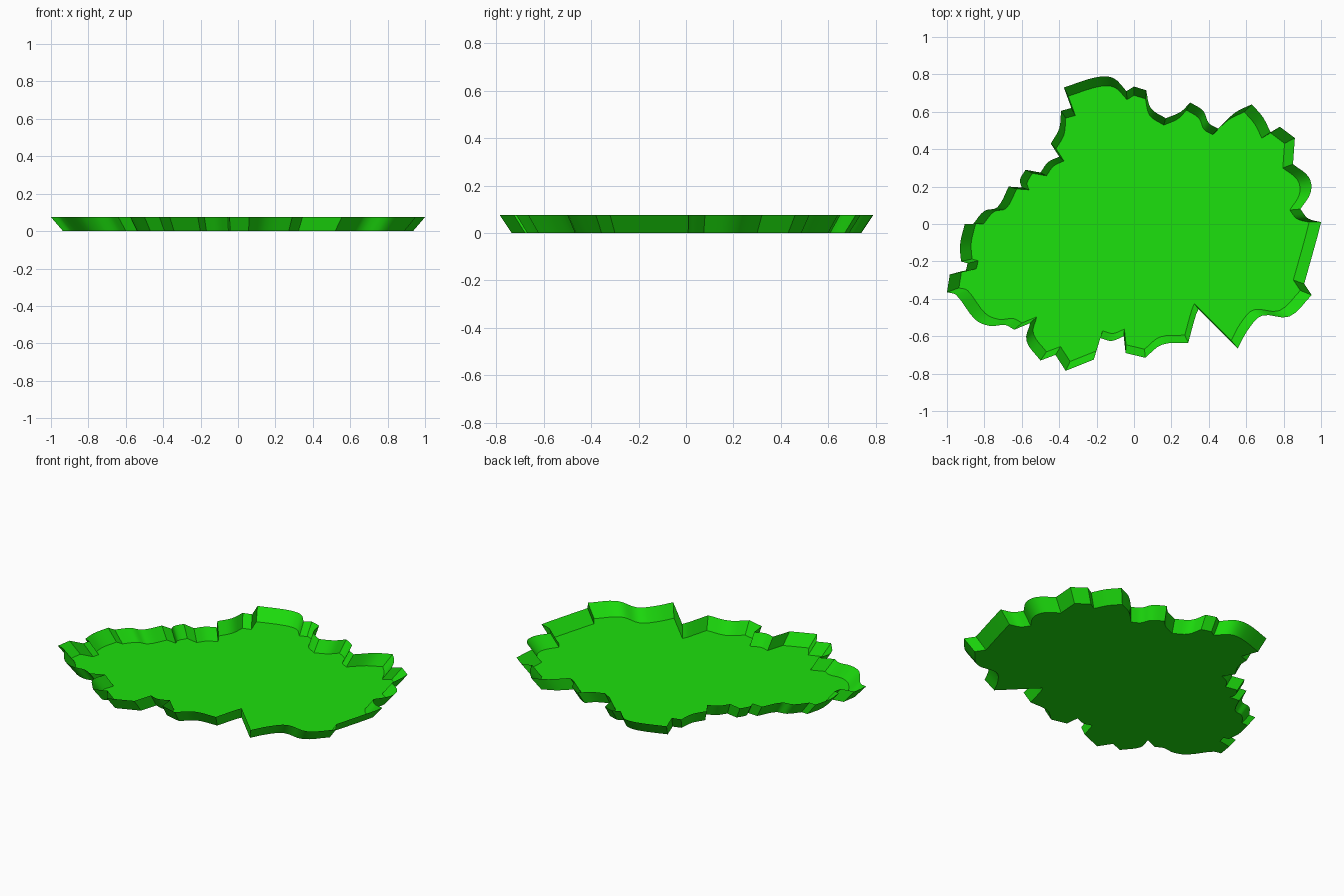
import bpy, math
from mathutils import Vector

HEIGHT, FLOOR_SCALE, STEPS = 0.075, 0.936, 4

# Rim outline, counter-clockwise from the right tip
OUTLINE = [
    (1.0, 0.01), (0.93, 0.03), (0.89, 0.08), (0.945, 0.17), (0.935, 0.25), (0.85, 0.32),
    (0.86, 0.46), (0.78, 0.52), (0.73, 0.49), (0.69, 0.57), (0.63, 0.64), (0.54, 0.595),
    (0.45, 0.51), (0.40, 0.54), (0.37, 0.605), (0.30, 0.65), (0.25, 0.60), (0.17, 0.565),
    (0.09, 0.62), (0.065, 0.715), (0.0, 0.735), (-0.04, 0.71), (-0.11, 0.78), (-0.20, 0.785),
    (-0.375, 0.73), (-0.335, 0.62), (-0.39, 0.605), (-0.40, 0.51), (-0.445, 0.43),
    (-0.40, 0.36), (-0.46, 0.33), (-0.50, 0.275), (-0.58, 0.29), (-0.61, 0.235),
    (-0.60, 0.195), (-0.67, 0.20), (-0.73, 0.09), (-0.80, 0.07), (-0.86, 0.0), (-0.905, 0.0),
    (-0.93, -0.11), (-0.925, -0.20), (-0.89, -0.21), (-0.90, -0.255), (-0.985, -0.27),
    (-1.0, -0.365), (-0.95, -0.38), (-0.85, -0.51), (-0.77, -0.545), (-0.69, -0.54),
    (-0.64, -0.565), (-0.555, -0.53), (-0.575, -0.625), (-0.50, -0.73), (-0.42, -0.70),
    (-0.365, -0.785), (-0.215, -0.725), (-0.18, -0.61), (-0.12, -0.625), (-0.055, -0.60),
    (-0.045, -0.69), (0.06, -0.715), (0.15, -0.645), (0.29, -0.635), (0.33, -0.49),
    (0.345, -0.455), (0.47, -0.58), (0.555, -0.665), (0.61, -0.565), (0.685, -0.49),
    (0.83, -0.495), (0.95, -0.38), (0.91, -0.32), (0.98, -0.07),
]


def smooth_outline(points):
    """Rounded curve through the points that keeps sharp turns sharp."""
    pts = [Vector(p) for p in points]
    n = len(pts)
    corner = [abs((pts[i] - pts[i - 1]).angle_signed(pts[(i + 1) % n] - pts[i])) > math.radians(48)
              for i in range(n)]
    out = []
    for i in range(n):
        j = (i + 1) % n
        a, b = pts[i], pts[j]
        seg = b - a
        ta = seg if corner[i] else (b - pts[i - 1]).normalized() * seg.length
        tb = seg if corner[j] else (pts[(j + 1) % n] - a).normalized() * seg.length
        for k in range(STEPS):
            t = k / STEPS
            out.append(a * (2*t**3 - 3*t**2 + 1) + ta * (t**3 - 2*t**2 + t)
                       + b * (3*t**2 - 2*t**3) + tb * (t**3 - t**2))
    return out


# Flat floor with a flared open wall
ring = smooth_outline(OUTLINE)
n = len(ring)
verts = [(p.x * FLOOR_SCALE, p.y * FLOOR_SCALE, 0) for p in ring]
verts += [(p.x, p.y, HEIGHT) for p in ring]
faces = [tuple(range(n))]
faces += [((i + 1) % n, i, n + i, n + (i + 1) % n) for i in range(n)]

mesh = bpy.data.meshes.new("leaf_tray")
mesh.from_pydata(verts, [], faces)
leaf = bpy.data.objects.new("leaf_tray", mesh)
bpy.context.collection.objects.link(leaf)

# Green colour
green = bpy.data.materials.new("leaf_green")
green.diffuse_color = (0.012, 0.75, 0.004, 1)
mesh.materials.append(green)

# Smooth wall with crisp corners
bpy.context.view_layer.objects.active = leaf
leaf.select_set(True)
bpy.ops.object.shade_smooth_by_angle(angle=math.radians(30))
